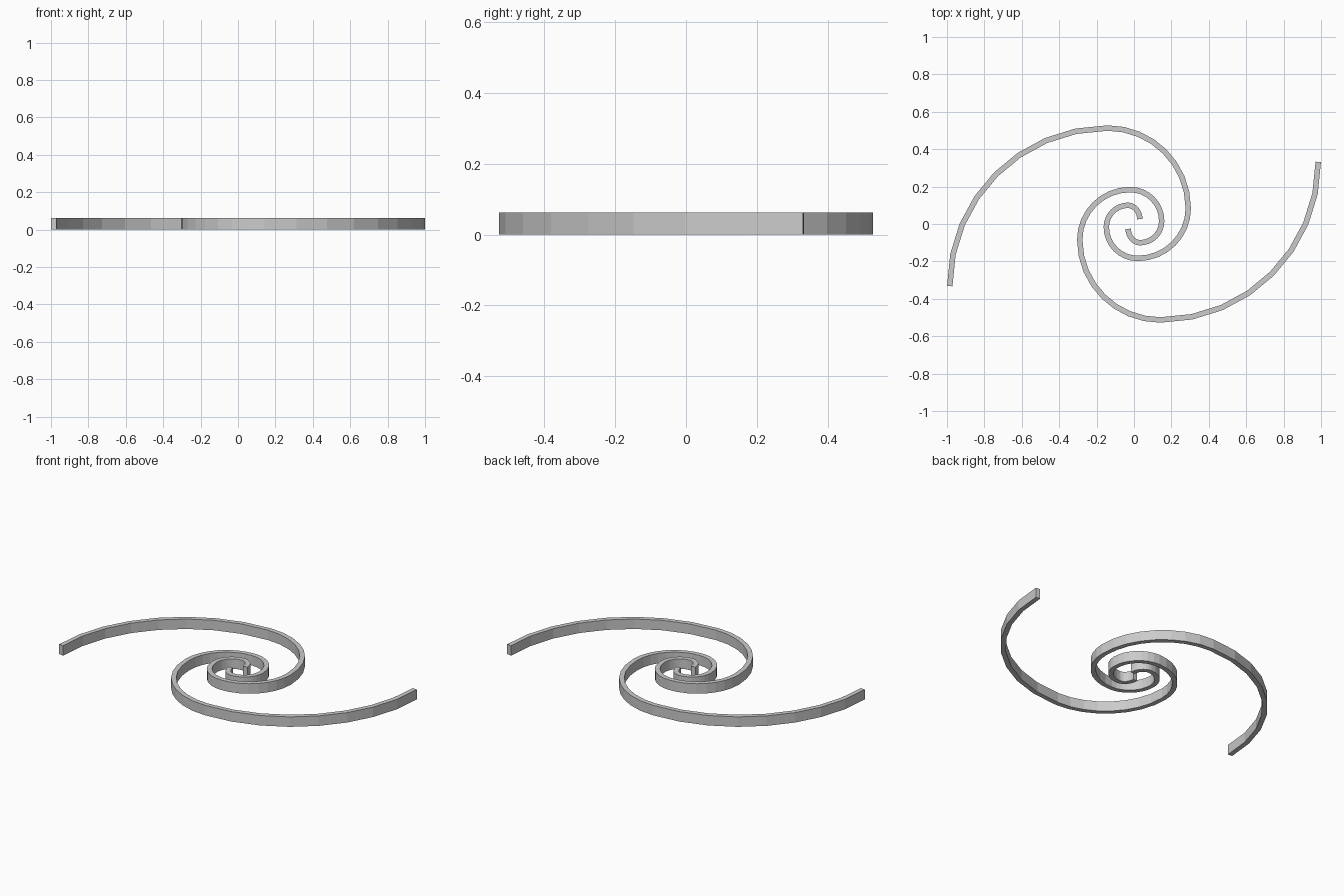
import bpy, bmesh
from mathutils import Vector
from mathutils.geometry import interpolate_bezier

if "Cube" in bpy.data.objects:
    bpy.data.objects.remove(bpy.data.objects["Cube"])

HEIGHT, WIDTH, STEPS, K = 0.062, 0.029, 8, 0.5523

# Quarter-turn points of one arm, from outer tip to centre
knots = [(-0.985, -0.332), (-0.141, 0.513), (0.29, 0.084), (0.02, -0.184),
         (-0.148, -0.016), (-0.033, 0.10), (0.031, 0.026)]


def arm_path():
    """Chain of quarter ellipses, alternating vertical and horizontal tangents."""
    path = [Vector((*knots[0], 0))]
    for i in range(len(knots) - 1):
        a, b = Vector((*knots[i], 0)), Vector((*knots[i + 1], 0))
        corner = Vector((a.x, b.y, 0)) if i % 2 == 0 else Vector((b.x, a.y, 0))
        path += interpolate_bezier(a, a.lerp(corner, K), b.lerp(corner, K), b, STEPS + 1)[1:]
    return path


def spiral_arm(name, sign):
    """Upright ribbon along the path, thickened evenly to both sides."""
    bm = bmesh.new()
    rows = []
    for p in arm_path():
        x, y = sign * p.x, sign * p.y
        rows.append((bm.verts.new((x, y, 0)), bm.verts.new((x, y, HEIGHT))))
    for (a, b), (c, d) in zip(rows, rows[1:]):
        bm.faces.new((a, c, d, b))
    mesh = bpy.data.meshes.new(name)
    bm.to_mesh(mesh)
    bm.free()
    obj = bpy.data.objects.new(name, mesh)
    bpy.context.collection.objects.link(obj)
    mod = obj.modifiers.new("thickness", 'SOLIDIFY')
    mod.thickness = WIDTH
    mod.offset = 0
    mod.use_even_offset = True


# Two arms, half a turn apart
spiral_arm("left_spiral_arm", 1)
spiral_arm("right_spiral_arm", -1)
